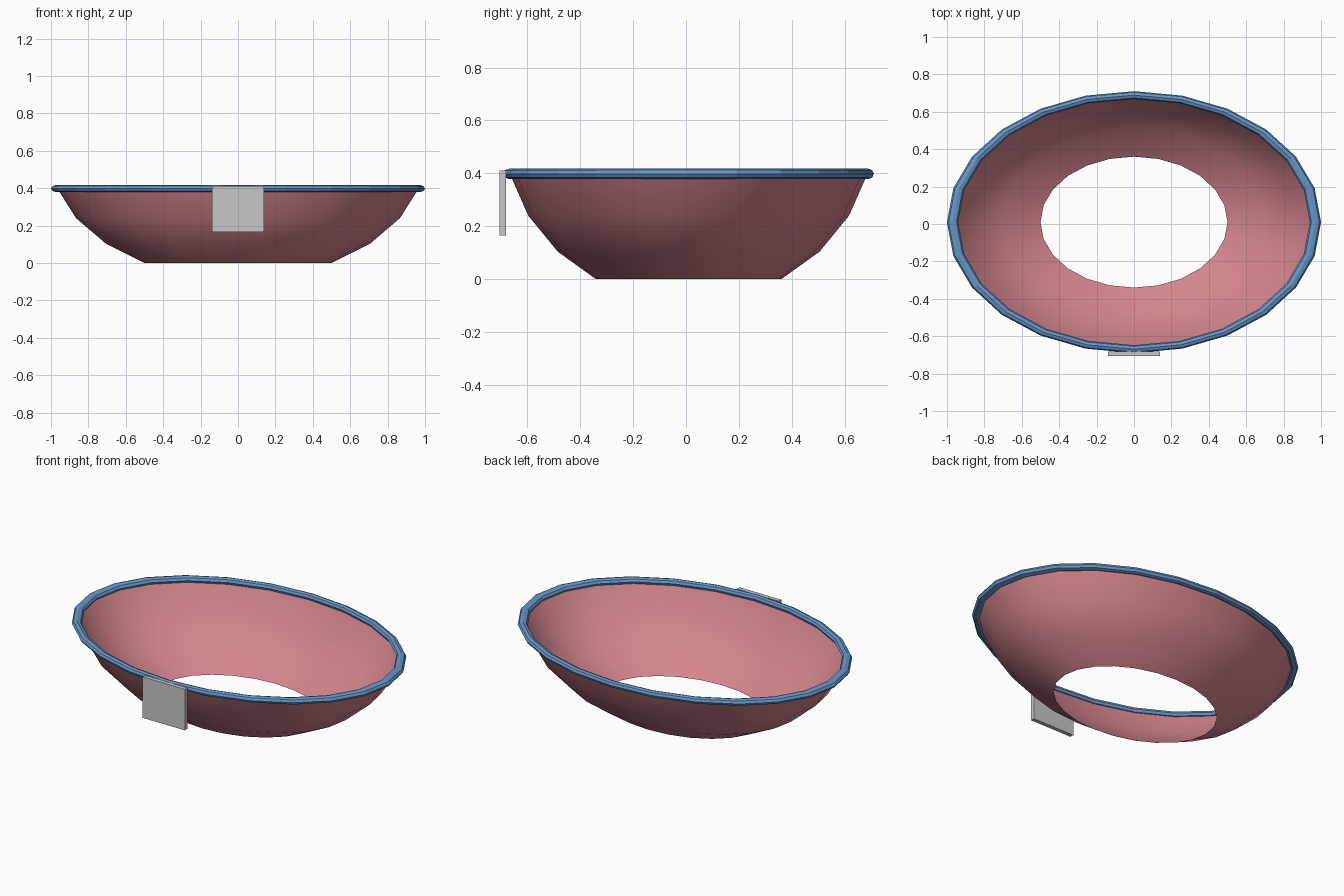
import bpy, bmesh
from math import sin, cos, radians, tau

cube = bpy.data.objects.get("Cube")
if cube:
    bpy.data.objects.remove(cube, do_unlink=True)

SEGMENTS = 24
SCALE = (1.0, 0.7, 0.656)      # squash that turns the round bowl into an oval
CENTRE_Y = 0.01
RIM_Z = 0.398


def material(name, colour):
    m = bpy.data.materials.new(name)
    m.use_nodes = True
    m.diffuse_color = (*colour, 1)
    m.node_tree.nodes["Principled BSDF"].inputs["Base Color"].default_value = (*colour, 1)
    return m


def lathe(name, profile, closed, mat, smooth):
    """Spin (radius, height) points about z, then squash into an oval."""
    bm = bmesh.new()
    rings = []
    for r, z in profile:
        rings.append([bm.verts.new((r * cos(tau * i / SEGMENTS) * SCALE[0],
                                    r * sin(tau * i / SEGMENTS) * SCALE[1],
                                    z * SCALE[2])) for i in range(SEGMENTS)])
    pairs = list(zip(rings, rings[1:]))
    if closed:
        pairs.append((rings[-1], rings[0]))
    for a, b in pairs:
        for i in range(SEGMENTS):
            j = (i + 1) % SEGMENTS
            bm.faces.new((a[i], a[j], b[j], b[i])).smooth = smooth
    mesh = bpy.data.meshes.new(name)
    bm.to_mesh(mesh)
    bm.free()
    mesh.materials.append(mat)
    obj = bpy.data.objects.new(name, mesh)
    obj.location = (0, CENTRE_Y, RIM_Z)
    bpy.context.collection.objects.link(obj)
    return obj


pink = material("dusty pink", (0.66, 0.235, 0.27))
blue = material("soft blue", (0.14, 0.31, 0.59))
grey = material("light grey", (0.58, 0.575, 0.57))

# Bowl: thin open band of a sphere, without a floor
top = sin(radians(15))
lathe("bowl", [(cos(radians(a)), top - sin(radians(a))) for a in (60, 45, 30, 15)],
      False, pink, True)

# Rim: faceted eight-sided ring around the upper edge
lathe("rim", [(0.97 + 0.03 * cos(tau * k / 8), 0.03 * sin(tau * k / 8)) for k in range(8)],
      True, blue, False)

# Name plate: plain slab in front of the bowl
bpy.ops.mesh.primitive_cube_add(size=1, location=(0, -0.693, 0.288))
plate = bpy.context.object
plate.name = "front_plate"
plate.scale = (0.28, 0.024, 0.246)
bpy.ops.object.transform_apply(location=False, rotation=False, scale=True)
plate.data.materials.append(grey)
